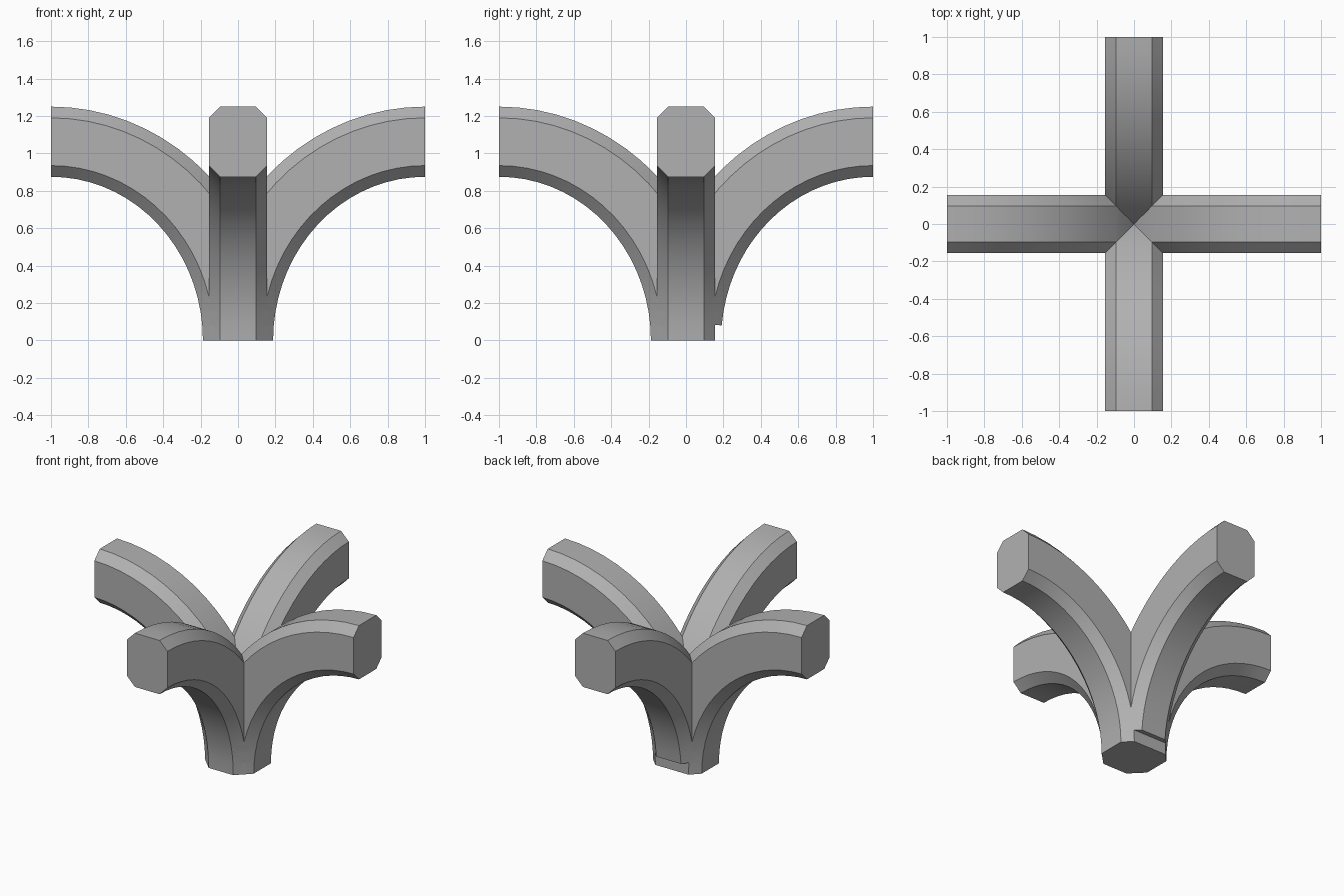
import bpy, bmesh
from math import sin, cos, pi, radians
from mathutils import Matrix

if "Cube" in bpy.data.objects:
    bpy.data.objects.remove(bpy.data.objects["Cube"])

SEGS = 18
HALF_W, FLAT_W = 0.155, 0.095
# chamfered section: (sideways, 0 = underside .. 1 = top side)
SECTION = [(-FLAT_W, 0), (FLAT_W, 0), (HALF_W, 0.16), (HALF_W, 0.84),
           (FLAT_W, 1), (-FLAT_W, 1), (-HALF_W, 0.84), (-HALF_W, 0.16)]

grey = bpy.data.materials.new("mid_grey")
grey.diffuse_color = (0.44, 0.44, 0.44, 1)
grey.use_nodes = True
grey.node_tree.nodes["Principled BSDF"].inputs["Base Color"].default_value = grey.diffuse_color


def arm(name, angle, start=0.0):
    """Chamfered beam curving up from the base and out to a horizontal end."""
    bm = bmesh.new()
    rings = []
    for i in range(SEGS + 1):
        t = start + (pi / 2 - start) * i / SEGS
        ring = []
        for v, s in SECTION:
            rx = 0.8125 + 0.375 * s
            rz = 0.875 + 0.375 * s
            ring.append(bm.verts.new((1 - rx * cos(t), v, rz * sin(t))))
        rings.append(ring)
    n = len(SECTION)
    for a, b in zip(rings, rings[1:]):
        for j in range(n):
            k = (j + 1) % n
            bm.faces.new((a[j], a[k], b[k], b[j]))
    bm.faces.new(rings[0])
    bm.faces.new(rings[-1])
    # trim the part buried in the opposite arm
    res = bmesh.ops.bisect_plane(bm, geom=bm.verts[:] + bm.edges[:] + bm.faces[:],
                                 plane_co=(-0.1, 0, 0), plane_no=(1, 0, 0),
                                 clear_inner=True)
    cut = [e for e in res["geom_cut"] if isinstance(e, bmesh.types.BMEdge)]
    bmesh.ops.holes_fill(bm, edges=cut, sides=0)
    bmesh.ops.recalc_face_normals(bm, faces=bm.faces[:])
    bm.transform(Matrix.Rotation(angle, 4, 'Z'))
    me = bpy.data.meshes.new(name)
    bm.to_mesh(me)
    bm.free()
    me.materials.append(grey)
    ob = bpy.data.objects.new(name, me)
    bpy.context.collection.objects.link(ob)
    return ob


# four arms; the back one starts a little above the base, leaving a notch
bracket = arm("cross_bracket", 0)
others = [arm("left_arm", pi), arm("front_arm", -pi / 2),
          arm("back_arm", pi / 2, radians(5.25))]

# fuse into one solid
bpy.context.view_layer.objects.active = bracket
bracket.select_set(True)
for o in others:
    m = bracket.modifiers.new("union", 'BOOLEAN')
    m.operation = 'UNION'
    m.solver = 'EXACT'
    m.object = o
    bpy.ops.object.modifier_apply(modifier=m.name)
    bpy.data.objects.remove(o)

bpy.ops.object.shade_smooth_by_angle(angle=radians(25))
